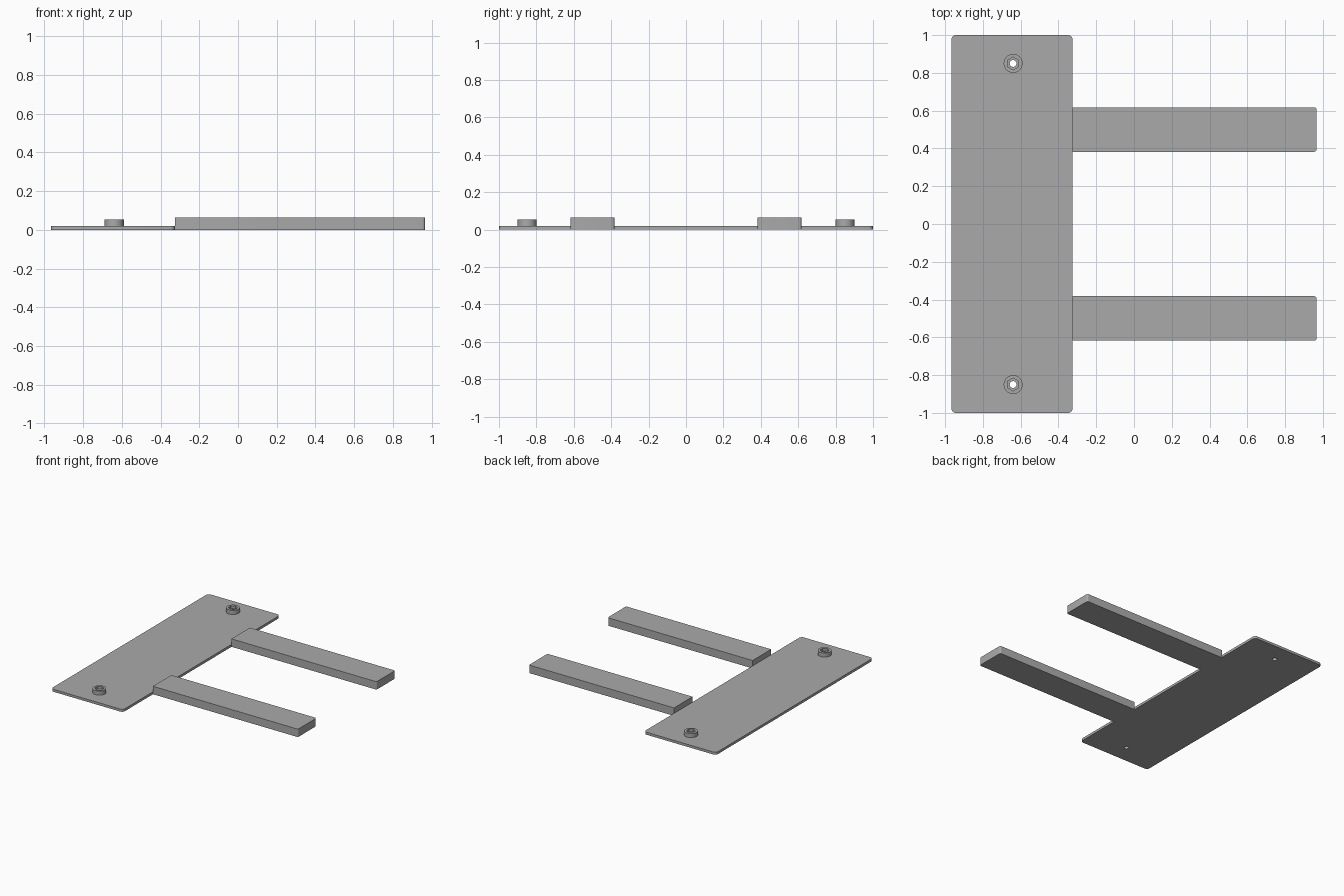
import bpy
import math

if "Cube" in bpy.data.objects:
    bpy.data.objects.remove(bpy.data.objects["Cube"])

grey = bpy.data.materials.new("grey")
grey.diffuse_color = (0.4, 0.4, 0.4, 1)
grey.use_nodes = True
grey.node_tree.nodes["Principled BSDF"].inputs["Base Color"].default_value = grey.diffuse_color


def circle(cx, cy, r, n, turn=0.0):
    return [(cx + r * math.cos(turn + 2 * math.pi * i / n),
             cy + r * math.sin(turn + 2 * math.pi * i / n)) for i in range(n)]


def rounded_rect(x0, x1, y0, y1, r_left, r_right, steps=6):
    """Outline with separate corner radii at the left and right ends."""
    pts = []
    corners = [(x1, y1, -1, -1, r_right), (x0, y1, 1, -1, r_left),
               (x0, y0, 1, 1, r_left), (x1, y0, -1, 1, r_right)]
    for k, (x, y, sx, sy, r) in enumerate(corners):
        if r == 0:
            pts.append((x, y))
            continue
        for i in range(steps + 1):
            a = math.pi / 2 * (k + i / steps)
            pts.append((x + sx * r + r * math.cos(a), y + sy * r + r * math.sin(a)))
    return pts


def slab(name, z0, z1, outlines):
    """Extrude an outline, with any further outlines as holes."""
    curve = bpy.data.curves.new(name, 'CURVE')
    curve.dimensions = '2D'
    curve.fill_mode = 'BOTH'
    curve.extrude = (z1 - z0) / 2
    for pts in outlines:
        spline = curve.splines.new('POLY')
        spline.points.add(len(pts) - 1)
        for p, (x, y) in zip(spline.points, pts):
            p.co = (x, y, 0, 1)
        spline.use_cyclic_u = True
    obj = bpy.data.objects.new(name, curve)
    bpy.context.collection.objects.link(obj)
    obj.location.z = (z0 + z1) / 2
    curve.materials.append(grey)
    bpy.ops.object.select_all(action='DESELECT')
    obj.select_set(True)
    bpy.context.view_layer.objects.active = obj
    bpy.ops.object.convert(target='MESH')
    obj = bpy.context.object
    bpy.ops.object.mode_set(mode='EDIT')
    bpy.ops.mesh.select_all(action='SELECT')
    bpy.ops.mesh.remove_doubles(threshold=0.0001)
    bpy.ops.mesh.normals_make_consistent(inside=False)
    bpy.ops.object.mode_set(mode='OBJECT')
    bpy.ops.object.shade_smooth_by_angle(angle=math.radians(30))
    return obj


BOSS_X, BOSS_Y = -0.64, 0.85
PLATE_TOP, BAR_TOP, BOSS_TOP = 0.02, 0.064, 0.053


def bore(side):
    return circle(BOSS_X, side * BOSS_Y, 0.018, 24)


# Thin mounting plate with two screw holes
slab("mounting_plate", 0, PLATE_TOP,
     [rounded_rect(-0.967, -0.325, -1, 1, 0.025, 0.025), bore(1), bore(-1)])

for side, label in ((1, "back"), (-1, "front")):
    # Thick bar reaching out from the plate edge
    slab(label + "_bar", 0, BAR_TOP,
         [rounded_rect(-0.326, 0.967, side * 0.5 - 0.118, side * 0.5 + 0.118, 0, 0.014)])
    # Round boss: bored floor, then a rim with a hexagonal socket
    rim = circle(BOSS_X, side * BOSS_Y, 0.05, 32)
    slab(label + "_boss_floor", PLATE_TOP, 0.032, [rim, bore(side)])
    slab(label + "_boss_rim", 0.032, BOSS_TOP,
         [rim, circle(BOSS_X, side * BOSS_Y, 0.034, 6, math.pi / 6)])
